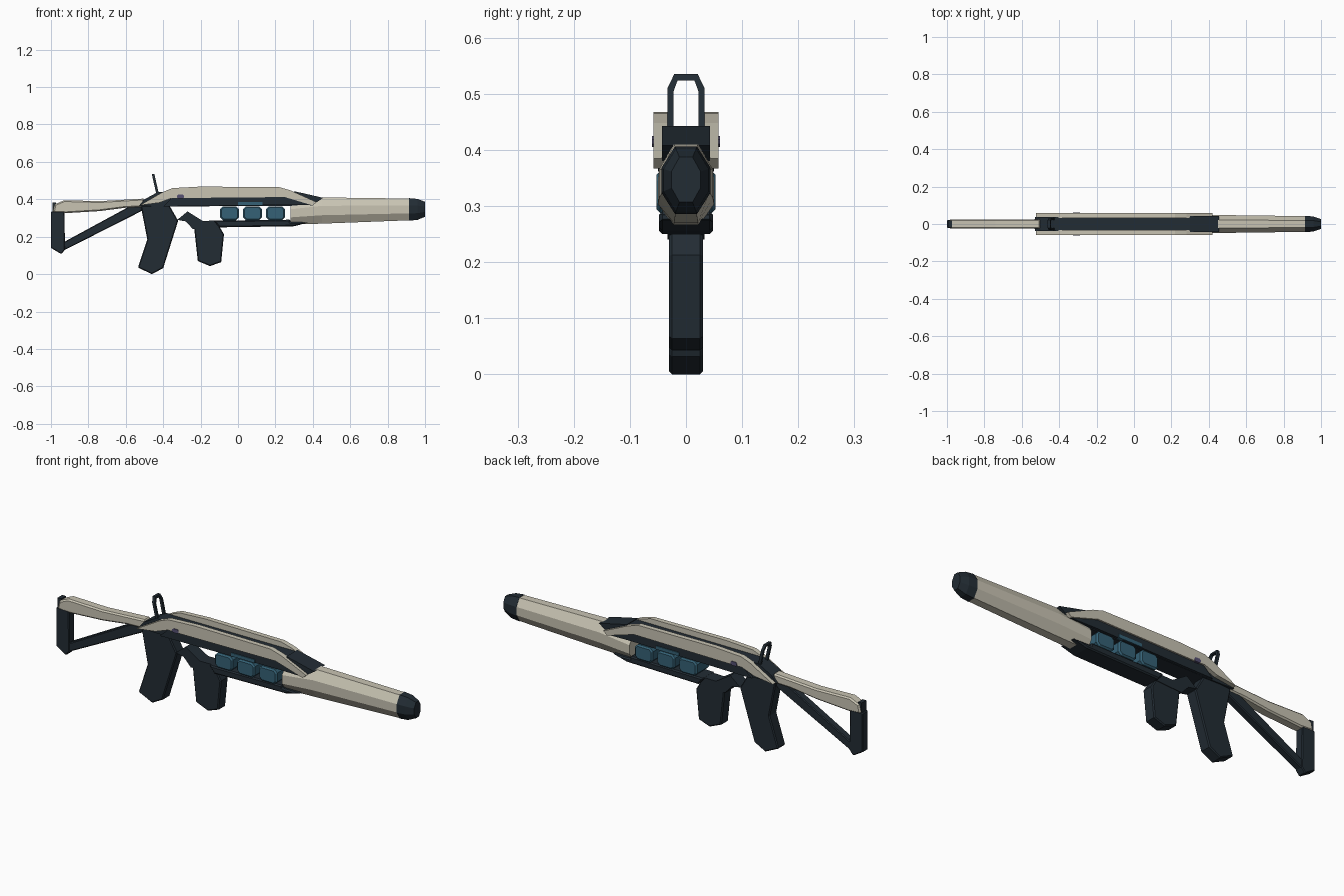
import bpy
import bmesh
from mathutils import Vector

cube = bpy.data.objects.get("Cube")
if cube:
    bpy.data.objects.remove(cube, do_unlink=True)


def make_material(name, rgb):
    mat = bpy.data.materials.new(name)
    mat.use_nodes = True
    colour = (*rgb, 1)
    mat.diffuse_color = colour
    mat.node_tree.nodes["Principled BSDF"].inputs["Base Color"].default_value = colour
    return mat


BEIGE = make_material("warm_beige", (.58, .55, .45))
DARK = make_material("dark_slate", (.016, .025, .034))
BLUE = make_material("cell_blue", (.035, .12, .18))
PURPLE = make_material("button_purple", (.09, .08, .17))


def finish(name, bm, material, bevel=0):
    """Turn a bmesh into a flat shaded object with an optional chamfer."""
    bmesh.ops.recalc_face_normals(bm, faces=bm.faces[:])
    mesh = bpy.data.meshes.new(name)
    bm.to_mesh(mesh)
    bm.free()
    mesh.materials.append(material)
    obj = bpy.data.objects.new(name, mesh)
    bpy.context.collection.objects.link(obj)
    if bevel:
        mod = obj.modifiers.new("chamfer", "BEVEL")
        mod.width = bevel
        mod.segments = 1
        mod.limit_method = "ANGLE"
        mod.angle_limit = 1.2
    return obj


def prism(name, profile, y_min, y_max, material, bevel=0):
    """Extrude a side profile of (x, z) points across y."""
    bm = bmesh.new()
    face = bm.faces.new([bm.verts.new((x, y_min, z)) for x, z in profile])
    result = bmesh.ops.extrude_face_region(bm, geom=[face])
    moved = [v for v in result["geom"] if isinstance(v, bmesh.types.BMVert)]
    bmesh.ops.translate(bm, verts=moved, vec=Vector((0, y_max - y_min, 0)))
    return finish(name, bm, material, bevel)


def slab(name, profile, half, material, bevel=0):
    return prism(name, profile, -half, half, material, bevel)


def box(x_min, x_max, z_min, z_max, cut=0):
    """Rectangle profile with clipped corners."""
    if not cut:
        return [(x_min, z_min), (x_max, z_min), (x_max, z_max), (x_min, z_max)]
    return [(x_min + cut, z_min), (x_max - cut, z_min),
            (x_max, z_min + cut), (x_max, z_max - cut),
            (x_max - cut, z_max), (x_min + cut, z_max),
            (x_min, z_max - cut), (x_min, z_min + cut)]


def octagon_loft(name, sections, material):
    """Join tall octagons given as (x, bottom, top, half width)."""
    bm = bmesh.new()
    rings = []
    for x, low, high, half in sections:
        inner, rise = half * .45, (high - low) * .32
        right = [(inner, low), (half, low + rise), (half, high - rise), (inner, high)]
        outline = right + [(-y, z) for y, z in reversed(right)]
        rings.append([bm.verts.new((x, y, z)) for y, z in outline])
    for first, second in zip(rings, rings[1:]):
        for i in range(len(first)):
            j = (i + 1) % len(first)
            bm.faces.new((first[i], first[j], second[j], second[i]))
    bm.faces.new(rings[0])
    bm.faces.new(rings[-1])
    return finish(name, bm, material)


# Barrel and muzzle cap
octagon_loft("barrel", [(.28, .265, .385, .05), (.45, .27, .41, .048),
                        (.92, .288, .404, .042)], BEIGE)
octagon_loft("muzzle_cap", [(.915, .286, .406, .044), (.96, .29, .402, .04),
                            (1, .307, .387, .026)], DARK)

# Dark body between the shells, with the wider skirt and nose
slab("body_core", [(-.53, .365), (-.5, .4), (-.43, .438), (.3, .44),
                   (.4, .39), (.38, .365), (-.38, .362)], .037, DARK)
slab("body_skirt", [(-.4, .362), (.27, .37), (.4, .368), (.3, .42), (-.34, .42)], .05, DARK)
slab("nose_wedge", [(.3, .443), (.36, .43), (.455, .408), (.4, .37), (.3, .37)], .043, DARK)

# Pale shells and small buttons on both sides
SHELL = [(-.525, .368), (-.4, .44), (-.35, .46), (-.2, .468), (.22, .465),
         (.28, .448), (.42, .385), (.4, .367), (.25, .412), (-.29, .407),
         (-.35, .408), (-.42, .382)]
for label, side in (("left", 1), ("right", -1)):
    prism(label + "_shell", SHELL, side * .033, side * .058, BEIGE)
    prism(label + "_button", box(-.325, -.29, .405, .425, .006),
          side * .05, side * .061, PURPLE)

# Energy cells standing on the lower rail
for i in range(3):
    x = -.045 + i * .123
    slab("energy_cell_" + str(i + 1), box(x - .05, x + .05, .288, .362, .015),
         .053, BLUE, .007)
slab("cell_strip", box(0, .13, .368, .385), .054, BLUE)
slab("lower_rail", [(-.13, .286), (.28, .291), (.28, .278), (.38, .277),
                    (.3, .256), (-.1, .25)], .048, DARK, .006)

# Arm, magazine and grip
slab("trigger_arm", [(-.325, .29), (-.27, .335), (-.19, .285), (-.1, .286),
                     (-.08, .25), (-.24, .24), (-.28, .282)], .033, DARK)
slab("magazine", [(-.235, .25), (-.215, .07), (-.15, .043), (-.09, .064),
                  (-.075, .213), (-.1, .255)], .03, DARK, .005)
slab("grip", [(-.52, .365), (-.485, .187), (-.535, .035), (-.46, 0),
              (-.4, .032), (-.32, .285), (-.37, .373)], .03, DARK, .005)

# Shoulder stock
slab("stock_comb", [(-.99, .33), (-.98, .373), (-.93, .395), (-.74, .39),
                    (-.5, .404), (-.51, .358), (-.6, .355), (-.74, .337),
                    (-.92, .326)], .025, BEIGE, .007)
slab("butt_plate", [(-1, .335), (-1, .14), (-.945, .107), (-.925, .13),
                    (-.928, .34)], .022, DARK, .004)
slab("butt_lip", box(-.992, -.972, .33, .384), .018, DARK)
slab("stock_strut", [(-.945, .107), (-.93, .172), (-.58, .362), (-.5, .362),
                     (-.52, .335), (-.925, .13)], .019, DARK, .004)

# Leaning loop sight: an arch turned to face along the barrel
half_outer = [(.033, .41), (.033, .51), (.021, .535)]
half_inner = [(.022, .41), (.022, .505), (.015, .524)]
arch = (half_outer + [(-y, z) for y, z in reversed(half_outer)]
        + [(-y, z) for y, z in half_inner] + list(reversed(half_inner)))
sight = slab("loop_sight", arch, .007, DARK)
for vert in sight.data.vertices:
    y, x, z = vert.co
    vert.co = (-.43 + x - (z - .43) * .23, -y, z)
